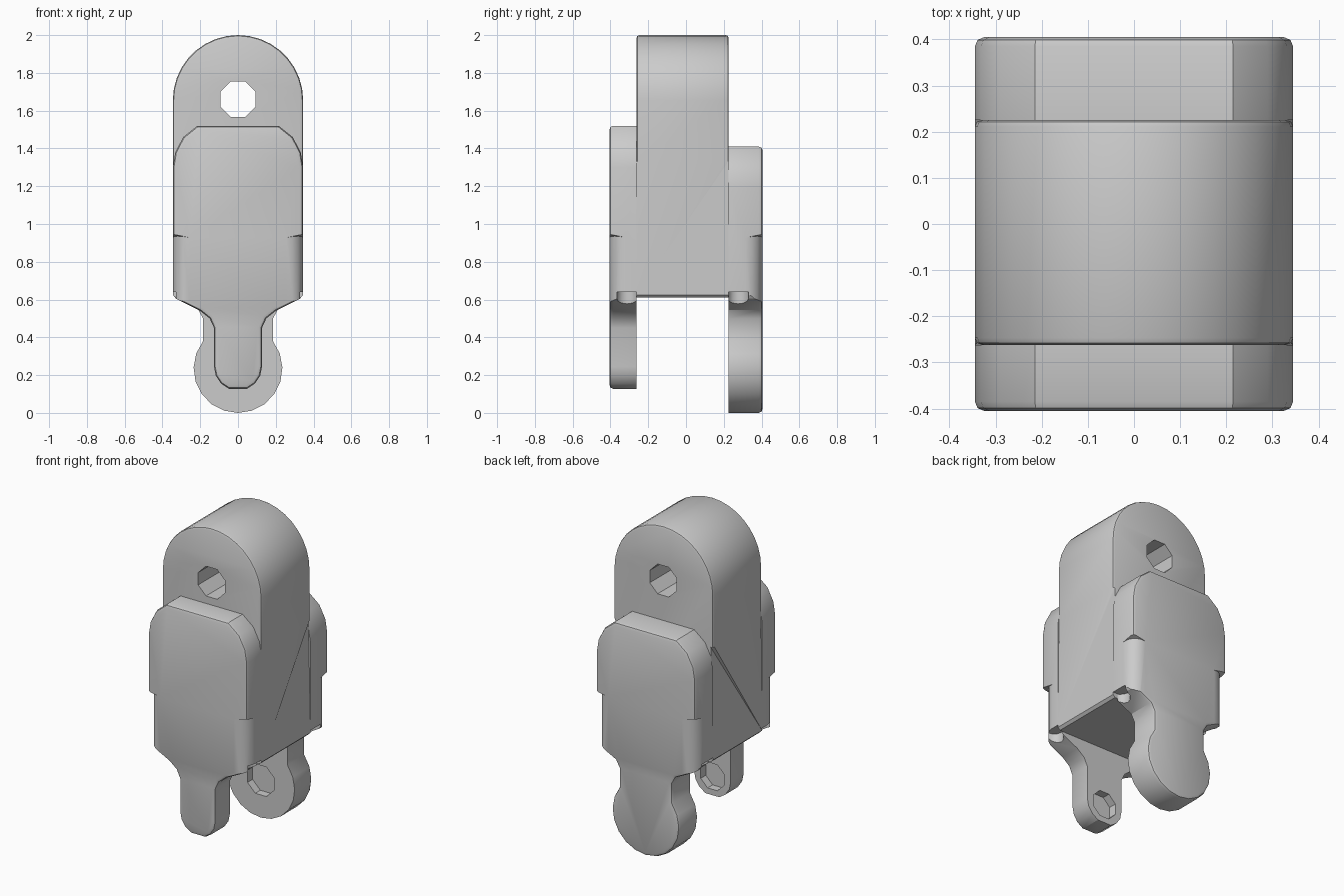
import bpy, bmesh
from math import sin, cos, pi, radians

cube = bpy.data.objects.get("Cube")
if cube:
    bpy.data.objects.remove(cube, do_unlink=True)

grey = bpy.data.materials.new("light_grey")
grey.use_nodes = True
colour = (0.6, 0.6, 0.6, 1)
grey.diffuse_color = colour
grey.node_tree.nodes["Principled BSDF"].inputs["Base Color"].default_value = colour

HALF = 0.345


def arc(cx, cz, r, start, end, steps):
    """Points on an arc, angles in degrees."""
    return [(cx + r * cos(radians(start + (end - start) * i / steps)),
             cz + r * sin(radians(start + (end - start) * i / steps)))
            for i in range(steps + 1)]


def mirrored(half):
    """Close a right-hand profile with its mirror image."""
    left = [(-x, z) for x, z in reversed(half) if x > 0.001]
    return half + left


def prism(name, profile, y0, y1, bevel=0, bevel_edge=None):
    """Extrude an x-z profile along y, bevelling the rim edges that pass the test."""
    bm = bmesh.new()
    a = [bm.verts.new((x, y0, z)) for x, z in profile]
    b = [bm.verts.new((x, y1, z)) for x, z in profile]
    bm.faces.new(a)
    bm.faces.new(b[::-1])
    for i in range(len(a)):
        j = (i + 1) % len(a)
        bm.faces.new((a[i], b[i], b[j], a[j]))
    bmesh.ops.recalc_face_normals(bm, faces=bm.faces)
    if bevel:
        edges = [e for e in bm.edges if all(bevel_edge(v.co) for v in e.verts)
                 and abs(e.verts[0].co.y - e.verts[1].co.y) < 0.001]
        bmesh.ops.bevel(bm, geom=edges, offset=bevel, segments=2, profile=0.5,
                        affect='EDGES', clamp_overlap=True)
    return finish(name, bm)


def finish(name, bm):
    mesh = bpy.data.meshes.new(name)
    bm.to_mesh(mesh)
    bm.free()
    mesh.materials.append(grey)
    obj = bpy.data.objects.new(name, mesh)
    bpy.context.collection.objects.link(obj)
    return obj


def cut(target, cutter):
    mod = target.modifiers.new("cut", 'BOOLEAN')
    mod.operation = 'DIFFERENCE'
    mod.solver = 'EXACT'
    mod.object = cutter
    bpy.context.view_layer.objects.active = target
    bpy.ops.object.modifier_apply(modifier=mod.name)
    bpy.data.objects.remove(cutter, do_unlink=True)


def octagon(z, r):
    return arc(0, z, r, 22.5, 337.5, 7)


def column(points, z0, top):
    """Vertical cutter from an x-y outline, its top given by a function."""
    bm = bmesh.new()
    low = [bm.verts.new((x, y, z0)) for x, y in points]
    high = [bm.verts.new((x, y, top(x, y))) for x, y in points]
    bm.faces.new(low)
    bm.faces.new(high[::-1])
    for i in range(len(low)):
        j = (i + 1) % len(low)
        bm.faces.new((low[i], high[i], high[j], low[j]))
    bmesh.ops.recalc_face_normals(bm, faces=bm.faces)
    return finish("cutter", bm)


def cut_corners(plate, side, inner):
    """Round the lower outer corners and notch the underside of the shoulders."""
    r, outer = 0.09, 0.405
    for sx in (-1, 1):
        shape = arc(HALF - r, outer - r, r, 0, 90, 4)
        shape += [(HALF - r, 0.46), (0.4, 0.46), (0.4, outer - r)]
        pts = [(sx * x, side * y) for x, y in shape]
        ledge = lambda x, y: 0.91 + 0.2 * (abs(x) + abs(y) - HALF - outer + 2 * r)
        cut(plate, column(pts, 0.4, ledge))
        notch = arc(0.33, abs(inner) + 0.05, 0.055, 90, 270, 6)
        notch += [(0.4, abs(inner) - 0.005), (0.4, abs(inner) + 0.105)]
        cut(plate, column([(sx * x, side * y) for x, y in notch], 0.45,
                          lambda x, y: 0.64))


FRONT, BACK, OUT = -0.262, 0.226, 0.405

# Central block with arched top and through hole
arch = [(HALF - 0.015, 0.61), (HALF, 0.625), (HALF, 1.33)]
arch += arc(0, 1.655, HALF, 0, 90, 9)
block = prism("arched_block", mirrored(arch), FRONT, BACK, 0.022,
              lambda co: co.z > 1.3)
cut(block, prism("cutter", octagon(1.66, 0.101), -0.6, 0.6))


def shoulder_top(z):
    return [(HALF, z - 0.22), (0.332, z - 0.14), (0.29, z - 0.06), (0.215, z)]


# Front plate with narrow rounded arm
arm = arc(0, 0.245, 0.127, -68, 0, 3)
arm += [(0.127, 0.45), (0.15, 0.5), (0.2, 0.54), (0.33, 0.605), (HALF, 0.63)]
front = prism("front_plate", mirrored(arm + shoulder_top(1.52)), -OUT, FRONT, 0.02,
              lambda co: co.y < -OUT + 0.001)
cut_corners(front, -1, FRONT)
cut(front, prism("cutter", octagon(0.245, 0.088), FRONT - 0.05, FRONT + 0.1))

# Back plate with neck and round disc
disc = arc(0, 0.235, 0.235, -90, 38, 7)
disc += [(0.185, 0.5), (0.21, 0.545), (0.33, 0.605), (HALF, 0.63)]
back = prism("back_plate", mirrored(disc + shoulder_top(1.41)), BACK, OUT, 0.02,
             lambda co: co.y > OUT - 0.001)
cut_corners(back, 1, BACK)
cut(back, prism("cutter", octagon(0.235, 0.1), BACK - 0.1, BACK + 0.05))

# Smooth the rounded faces, keep the hard edges
bpy.ops.object.select_all(action='DESELECT')
for part in (block, front, back):
    part.select_set(True)
bpy.context.view_layer.objects.active = block
bpy.ops.object.shade_smooth_by_angle(angle=radians(32))
